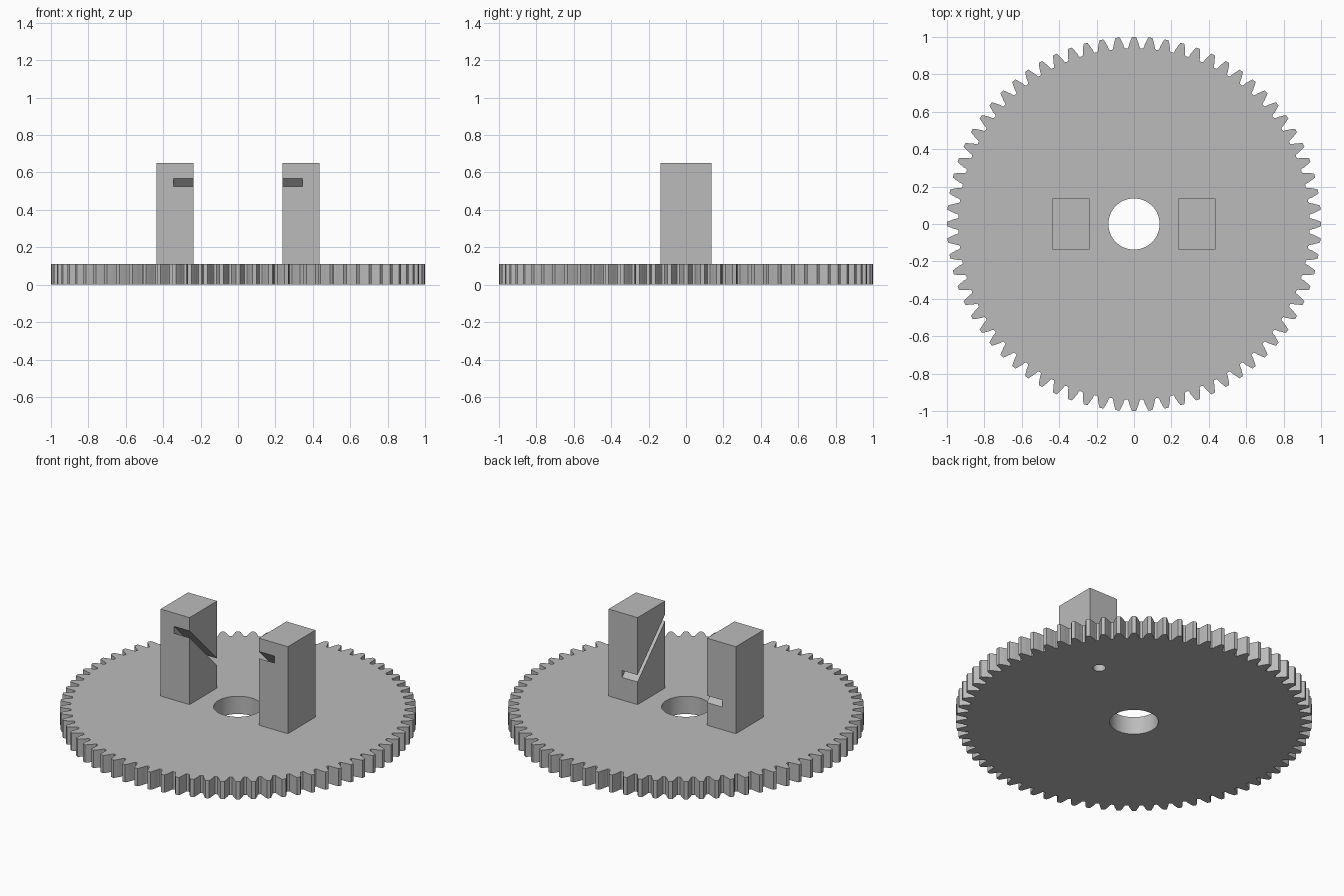
import bpy
import bmesh
from math import sin, cos, pi, radians

if "Cube" in bpy.data.objects:
    bpy.data.objects.remove(bpy.data.objects["Cube"], do_unlink=True)

# Material
grey = bpy.data.materials.new("plain grey")
grey.use_nodes = True
colour = (0.5, 0.5, 0.5, 1)
grey.diffuse_color = colour
grey.node_tree.nodes["Principled BSDF"].inputs["Base Color"].default_value = colour


def prism(name, outline, direction):
    """Solid made by sweeping a closed 3D outline along a direction."""
    bm = bmesh.new()
    face = bm.faces.new([bm.verts.new(p) for p in outline])
    swept = bmesh.ops.extrude_face_region(bm, geom=[face], use_keep_orig=True)
    moved = [g for g in swept["geom"] if isinstance(g, bmesh.types.BMVert)]
    bmesh.ops.translate(bm, verts=moved, vec=direction)
    bmesh.ops.recalc_face_normals(bm, faces=bm.faces[:])
    mesh = bpy.data.meshes.new(name)
    bm.to_mesh(mesh)
    bm.free()
    mesh.materials.append(grey)
    obj = bpy.data.objects.new(name, mesh)
    bpy.context.collection.objects.link(obj)
    return obj


def circle(x, y, z, r, n):
    return [(x + r * cos(2 * pi * i / n), y + r * sin(2 * pi * i / n), z) for i in range(n)]


def activate(obj):
    bpy.ops.object.select_all(action="DESELECT")
    obj.select_set(True)
    bpy.context.view_layer.objects.active = obj


def cut(obj, cutter):
    mod = obj.modifiers.new("cut", "BOOLEAN")
    mod.operation = "DIFFERENCE"
    mod.solver = "EXACT"
    mod.object = cutter
    activate(obj)
    bpy.ops.object.modifier_apply(modifier=mod.name)
    bpy.data.objects.remove(cutter, do_unlink=True)


# Gear wheel: half-tooth profile of (radius, half width), mirrored and repeated
TEETH, THICK = 72, 0.11
flank = [(0.939, 0.034), (0.945, 0.0295), (0.96, 0.0265), (0.973, 0.0215),
         (0.987, 0.0165), (1.0, 0.0105)]
tooth = [(r, -w) for r, w in flank] + [(r, w) for r, w in reversed(flank)]
outline = []
for i in range(TEETH):
    a = 2 * pi * i / TEETH
    outline += [(r * cos(a + w / r), r * sin(a + w / r), 0) for r, w in tooth]
gear = prism("gear_wheel", outline, (0, 0, THICK))

# Centre bore and blind hole in the underside
cut(gear, prism("bore_cutter", circle(0, 0, -0.1, 0.137, 64), (0, 0, 0.4)))
cut(gear, prism("blind_hole_cutter", circle(0.54, 0.34, -0.1, 0.036, 32), (0, 0, 0.15)))
activate(gear)
bpy.ops.object.shade_smooth_by_angle(angle=radians(25))

# Two upright posts, each with a sloping slot in its inner face
INNER, OUTER, DEPTH, TOP = 0.238, 0.437, 0.135, 0.65
for side, label in ((1, "left"), (-1, "right")):
    base = [(side * x, y, THICK - 0.01) for x, y in
            ((INNER, -DEPTH), (OUTER, -DEPTH), (OUTER, DEPTH), (INNER, DEPTH))]
    post = prism(label + "_post", base, (0, 0, TOP - THICK + 0.01))
    # The slot drops from the front face to the back face
    front, back, half, run = 0.546, 0.272, 0.0215, 1.2
    middle, drop = (front + back) / 2, (front - back) / 2 * run
    slot = [(side * x, -DEPTH * run, middle + drop + z) for x, z in
            ((INNER - 0.1, -half), (0.344, -half), (0.344, half), (INNER - 0.1, half))]
    cut(post, prism("slot_cutter", slot, (0, 2 * DEPTH * run, -2 * drop)))
